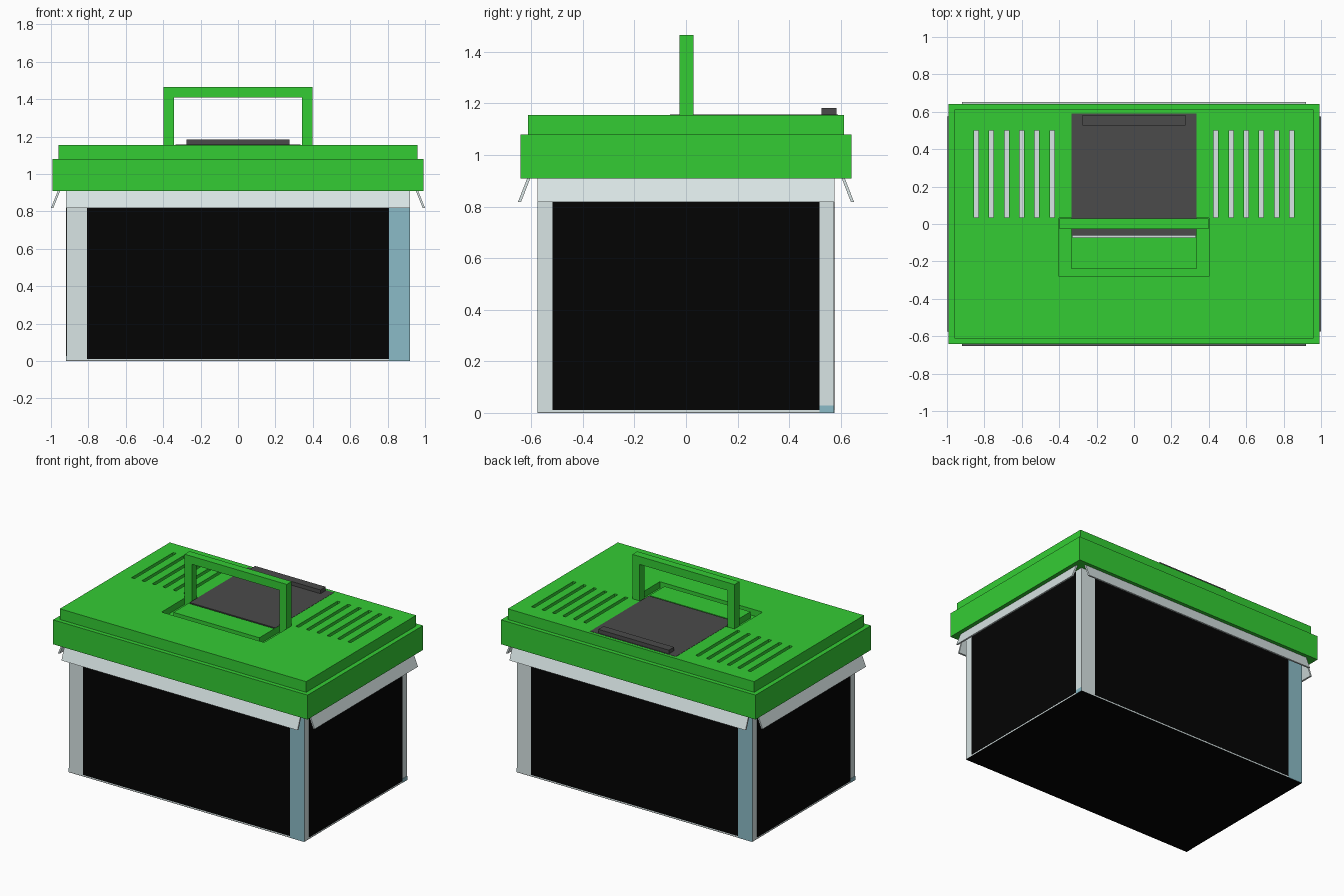
import bpy, bmesh
from mathutils import Vector

if "Cube" in bpy.data.objects:
    bpy.data.objects.remove(bpy.data.objects["Cube"])


def material(name, rgb):
    m = bpy.data.materials.new(name)
    m.diffuse_color = (*rgb, 1)
    m.use_nodes = True
    m.node_tree.nodes["Principled BSDF"].inputs["Base Color"].default_value = m.diffuse_color
    return m


GREEN = material("lid green", (0.034, 0.605, 0.034))
GREY = material("hatch grey", (0.07, 0.07, 0.07))
BLACK = material("dark panel", (0.001, 0.001, 0.001))
PALE = material("pale grey", (0.69, 0.78, 0.78))
BLUE = material("blue glass", (0.26, 0.5, 0.57))


def finish(name, bm, mat):
    bmesh.ops.recalc_face_normals(bm, faces=bm.faces)
    me = bpy.data.meshes.new(name)
    bm.to_mesh(me)
    bm.free()
    if mat:
        me.materials.append(mat)
    ob = bpy.data.objects.new(name, me)
    bpy.context.collection.objects.link(ob)
    return ob


def add_box(bm, lo, hi):
    verts = bmesh.ops.create_cube(bm, size=1)["verts"]
    for v in verts:
        v.co = Vector([(lo[i] + hi[i]) / 2 + v.co[i] * (hi[i] - lo[i]) for i in range(3)])


def boxes(name, mat, *pairs):
    bm = bmesh.new()
    for lo, hi in pairs:
        add_box(bm, lo, hi)
    return finish(name, bm, mat)


def loft(name, mat, loops):
    bm = bmesh.new()
    rings = [[bm.verts.new(p) for p in loop] for loop in loops]
    for a, b in zip(rings, rings[1:]):
        for i in range(4):
            j = (i + 1) % 4
            bm.faces.new((a[i], a[j], b[j], b[i]))
    bm.faces.new(rings[0])
    bm.faces.new(rings[-1])
    return finish(name, bm, mat)


def rect(x, y, z):
    return [(-x, -y, z), (x, -y, z), (x, y, z), (-x, y, z)]


def cut(target, cutter):
    mod = target.modifiers.new("cut", "BOOLEAN")
    mod.operation = "DIFFERENCE"
    mod.solver = "EXACT"
    mod.object = cutter
    bpy.context.view_layer.objects.active = target
    bpy.ops.object.modifier_apply(modifier=mod.name)
    bpy.data.objects.remove(cutter)


# Tank body with dark panels on four sides and underneath
X, Y, T, SILL = 0.918, 0.573, 0.002, 0.012
boxes("tank_frame", PALE, ((-X, -Y, T), (X, Y, 0.96)))
for s, side in ((-1, "front"), (1, "back")):
    ys = sorted((s * Y, s * (Y + T)))
    boxes(side + "_panel", BLACK, ((-0.807, ys[0], SILL), (0.807, ys[1], 0.9)))
    xs = sorted((-s * 0.807, -s * (X + T)))
    boxes(side + "_blue_strip", BLUE, ((xs[0], ys[0], 0), (xs[1], ys[1], 0.9)))
for s, side in ((-1, "left"), (1, "right")):
    xs = sorted((s * X, s * (X + T)))
    boxes(side + "_panel", BLACK, ((xs[0], -0.518, SILL), (xs[1], 0.518, 0.9)))
    ys = sorted((s * 0.518, s * Y))
    boxes(side + "_blue_corner", BLUE, ((xs[0], ys[0], 0), (xs[1], ys[1], 0.028)))
boxes("bottom_panel", BLACK, ((-X, -Y, 0), (X, Y, T)))


# Flared skirt plates under the lid
def skirt(name, along_x, s, half, inner, outer):
    def quad(d, z):
        pts = [(-half, d - 0.012), (half, d - 0.012), (half, d), (-half, d)]
        return [(a, s * b, z) if along_x else (s * b, a, z) for a, b in pts]
    loft(name, PALE, [quad(outer, 0.817), quad(inner, 0.912)])


for s, side in ((-1, "front"), (1, "back")):
    skirt(side + "_skirt", True, s, 0.92, 0.615, 0.652)
for s, side in ((-1, "left"), (1, "right")):
    skirt(side + "_skirt", False, s, 0.575, 0.962, 1.0)

# Stepped lid
lid = loft("lid", GREEN, [rect(0.992, 0.642, 0.908), rect(0.992, 0.642, 1.08),
                          rect(0.96, 0.612, 1.08), rect(0.96, 0.612, 1.155)])

# Vent slots and hatch opening, open down to the tank top
holes = [((-0.33, -0.072, 0.94), (0.33, 0.585, 1.3))]
for i in range(6):
    c = 0.438 + 0.081 * i
    for s in (-1, 1):
        holes.append(((s * c - 0.012, 0.035, 0.94), (s * c + 0.012, 0.5, 1.3)))
cut(lid, boxes("hole_cutter", None, *holes))

# U-shaped groove that takes the folded handle
for lo, hi in (((-0.4, -0.28, 1.11), (0.4, -0.24, 1.3)),
               ((-0.4, -0.28, 1.11), (-0.335, 0.032, 1.3)),
               ((0.335, -0.28, 1.11), (0.4, 0.032, 1.3))):
    cut(lid, boxes("groove_cutter", None, (lo, hi)))

# Sliding hatch and its finger tab
boxes("hatch", GREY, ((-0.334, -0.062, 1.115), (0.334, 0.59, 1.1565)))
boxes("hatch_tab", GREY, ((-0.275, 0.526, 1.15), (0.275, 0.584, 1.183)))

# Carry handle, an upside-down U
bm = bmesh.new()
outline = [(-0.398, 1.11), (-0.398, 1.466), (0.398, 1.466), (0.398, 1.11),
           (0.342, 1.11), (0.342, 1.41), (-0.342, 1.41), (-0.342, 1.11)]
face = bm.faces.new([bm.verts.new((x, -0.026, z)) for x, z in outline])
ext = bmesh.ops.extrude_face_region(bm, geom=[face])["geom"]
bmesh.ops.translate(bm, vec=(0, 0.055, 0),
                    verts=[g for g in ext if isinstance(g, bmesh.types.BMVert)])
finish("handle", bm, GREEN)
